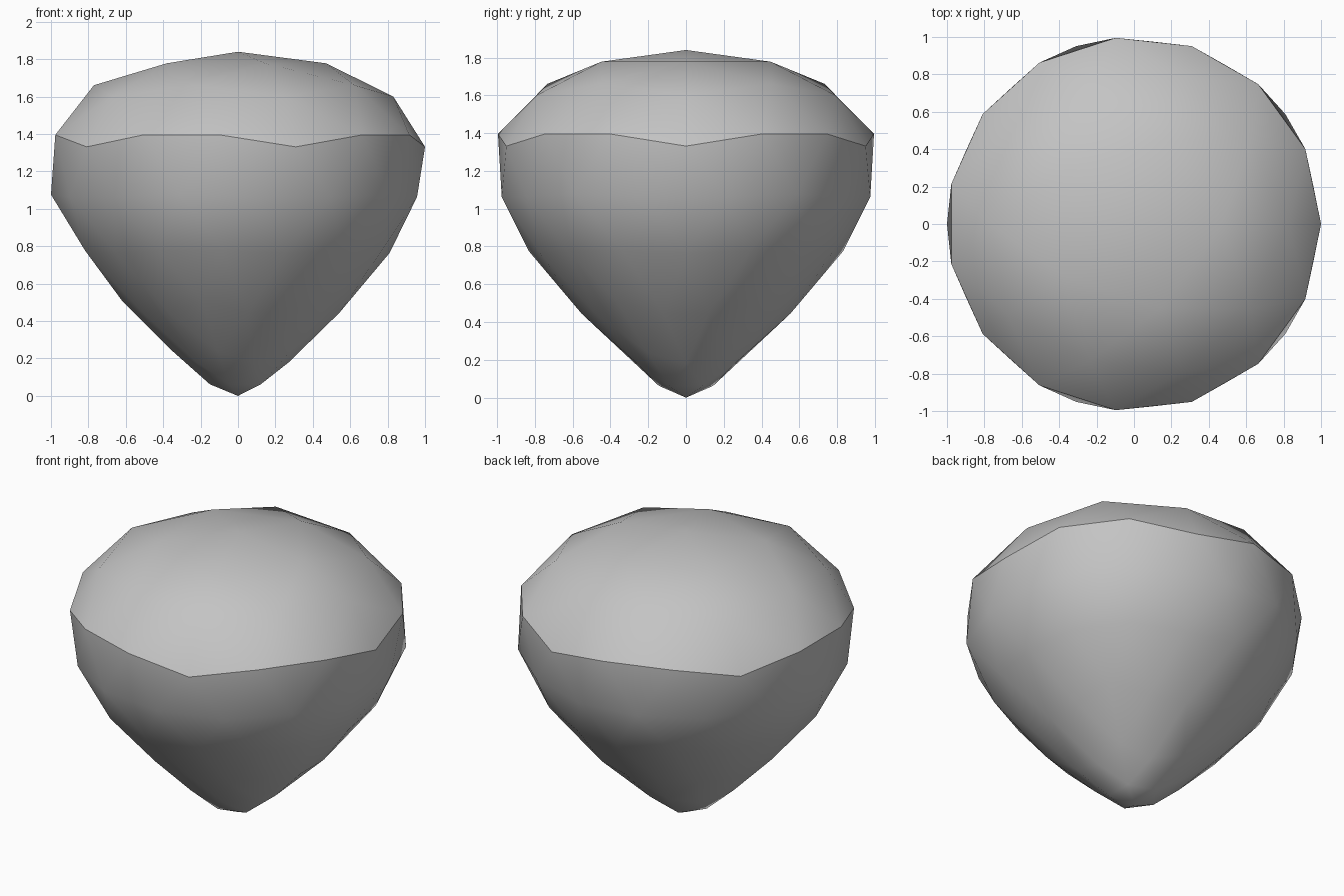
import bpy, bmesh, math
from mathutils import Vector

cube = bpy.data.objects.get("Cube")
if cube:
    bpy.data.objects.remove(cube, do_unlink=True)

# One flat grey
grey = bpy.data.materials.new("stone_grey")
grey.use_nodes = True
colour = (0.55, 0.55, 0.55, 1)
grey.diffuse_color = colour
grey.node_tree.nodes["Principled BSDF"].inputs["Base Color"].default_value = colour


def ring(z, start):
    r = math.sqrt(1 - z * z)
    return [Vector((r * math.cos(math.radians(start + 72 * i)),
                    r * math.sin(math.radians(start + 72 * i)), z)) for i in range(5)]


# Height on the unit sphere against finished radius
PROFILE = [(-1, 0), (-.933, .15), (-.806, .27), (-.74, .35), (-.517, .555),
           (-.447, .62), (-.17, .81), (-.156, .837), (.156, .98), (.17, 1.0),
           (.447, 1.0), (.517, 1.0), (.74, .83), (.806, .77), (.933, .47), (1, 0)]


def shape(p):
    """Turn a point on the unit sphere into a point on the domed, pointed body."""
    radius = PROFILE[-1][1]
    for (z0, r0), (z1, r1) in zip(PROFILE, PROFILE[1:]):
        if p.z <= z1:
            radius = r0 + (r1 - r0) * (p.z - z0) / (z1 - z0)
            break
    flat = Vector((p.x, p.y, 0))
    if flat.length > 1e-4:
        flat = flat.normalized() * max(radius, 0)
    return (flat.x, flat.y, 0.92 + 0.92 * p.z)


def slerp(a, b, t):
    angle = a.angle(b)
    return (a * math.sin((1 - t) * angle) + b * math.sin(t * angle)) / math.sin(angle)


# Icosahedron faces, listed apex first
top, bottom = Vector((0, 0, 1)), Vector((0, 0, -1))
z_ring = 1 / math.sqrt(5)
upper, lower = ring(z_ring, 0), ring(-z_ring, 36)
faces = []
for i in range(5):
    j = (i + 1) % 5
    faces += [(top, upper[i], upper[j]), (lower[i], upper[j], upper[i]),
              (upper[j], lower[i], lower[j]), (bottom, lower[j], lower[i])]

# Split each face into three rows of triangles on the sphere
N = 3
bm = bmesh.new()
for apex, left, right in faces:
    rows = [[bm.verts.new(apex)]]
    for k in range(1, N + 1):
        a, b = slerp(apex, left, k / N), slerp(apex, right, k / N)
        rows.append([bm.verts.new(slerp(a, b, m / k)) for m in range(k + 1)])
    for k in range(N):
        for m in range(k + 1):
            bm.faces.new((rows[k][m], rows[k + 1][m], rows[k + 1][m + 1]))
            if m < k:
                bm.faces.new((rows[k][m], rows[k + 1][m + 1], rows[k][m + 1]))
bmesh.ops.remove_doubles(bm, verts=bm.verts, dist=0.001)
bmesh.ops.recalc_face_normals(bm, faces=bm.faces)

# Smooth surface with a crisp rim round the dome
for f in bm.faces:
    f.smooth = True
for e in bm.edges:
    e.smooth = not all(0.43 < v.co.z < 0.54 for v in e.verts)
for v in bm.verts:
    v.co = shape(v.co)

mesh = bpy.data.meshes.new("domed_pointed_body")
bm.to_mesh(mesh)
bm.free()
mesh.materials.append(grey)
body = bpy.data.objects.new("domed_pointed_body", mesh)
bpy.context.collection.objects.link(body)
